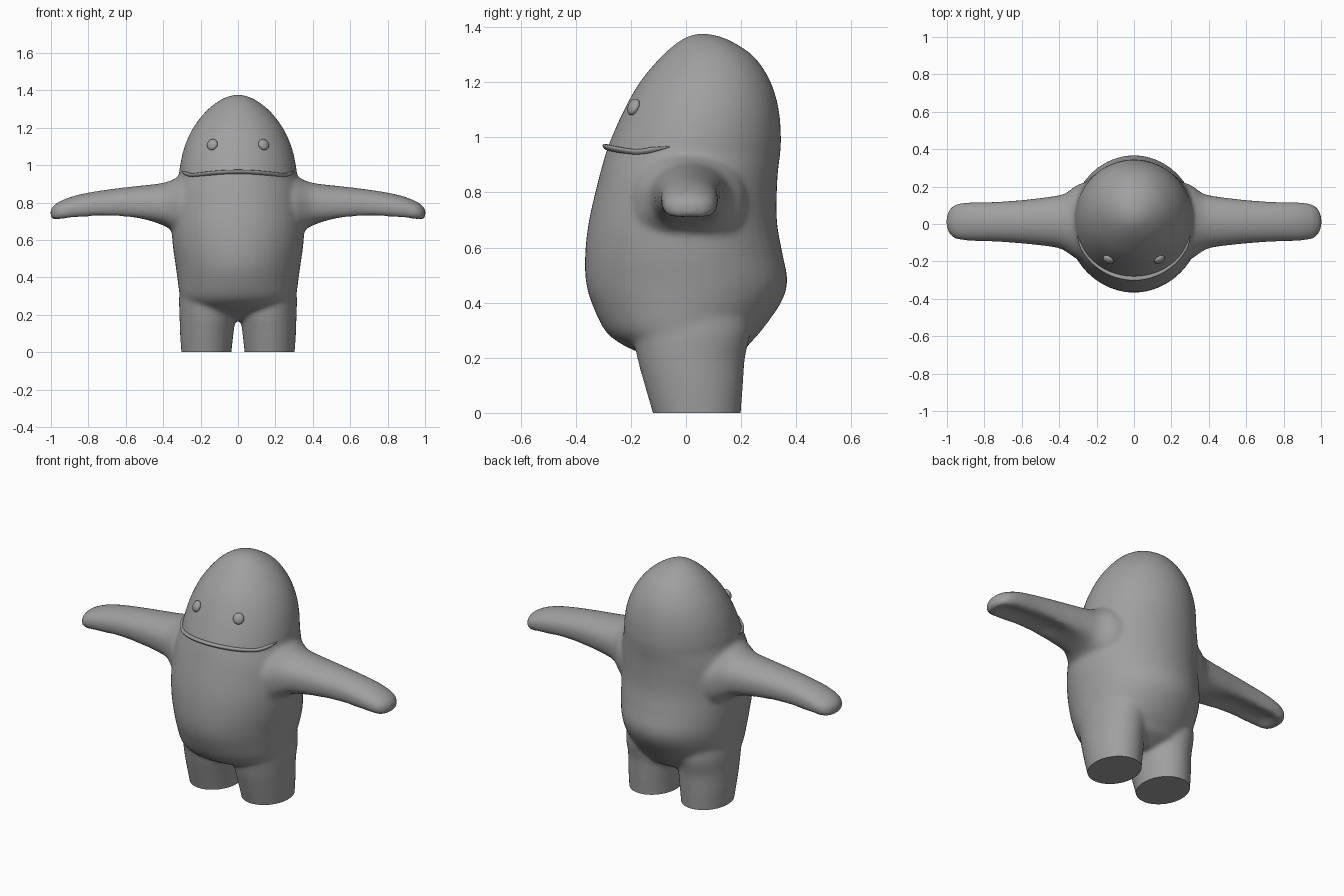
import bpy, bmesh, math
from mathutils import Vector

if "Cube" in bpy.data.objects:
    bpy.data.objects.remove(bpy.data.objects["Cube"])

skin = bpy.data.materials.new("grey_skin")
skin.diffuse_color = (0.35, 0.35, 0.35, 1)
skin.use_nodes = True
skin.node_tree.nodes["Principled BSDF"].inputs["Base Color"].default_value = skin.diffuse_color


def spline(rows, steps=5):
    """Catmull-Rom interpolation through rows of numbers."""
    rows = [Vector(r) for r in rows]
    out = []
    for i in range(len(rows) - 1):
        p0, p1, p2, p3 = (rows[max(i - 1, 0)], rows[i], rows[i + 1],
                          rows[min(i + 2, len(rows) - 1)])
        for s in range(steps):
            t = s / steps
            out.append(0.5 * (2 * p1 + (p2 - p0) * t + (2 * p0 - 5 * p1 + 4 * p2 - p3) * t * t
                              + (3 * p1 - p0 - 3 * p2 + p3) * t ** 3))
    return out + [rows[-1]]


def loft(bm, rows, place, sides=48):
    """Skin rings made by place(row, angle) into a closed tube."""
    rings = [[bm.verts.new(place(r, 2 * math.pi * k / sides)) for k in range(sides)]
             for r in spline(rows)]
    faces = [bm.faces.new(rings[0][::-1]), bm.faces.new(rings[-1])]
    for a, b in zip(rings, rings[1:]):
        for k in range(sides):
            n = (k + 1) % sides
            faces.append(bm.faces.new((a[k], a[n], b[n], b[k])))
    bmesh.ops.recalc_face_normals(bm, faces=faces)


def finish(ob):
    bpy.context.view_layer.objects.active = ob
    for o in bpy.context.selected_objects:
        o.select_set(False)
    ob.select_set(True)
    ob.data.materials.clear()
    ob.data.materials.append(skin)
    bpy.ops.object.shade_smooth_by_angle(angle=math.radians(50))


def upright(cx):
    """Ring rows are (z, x offset, half width, front y, back y)."""
    def place(r, a):
        z, dx, rx, y0, y1 = r
        return (cx * dx + rx * math.cos(a), (y0 + y1) / 2 + (y1 - y0) / 2 * math.sin(a), z)
    return place


def sideways(side):
    """Ring rows are (x, front y, back y, bottom z, top z), with a hollowed underside."""
    def place(r, a):
        x, y0, y1, z0, z1 = r
        c, s = math.cos(a), math.sin(a)
        hollow = 0
        if s < 0:
            c = math.copysign(abs(c) ** 0.75, c)
            hollow = 0.035 * max(0, 1 - (c / 0.75) ** 2) * min(1, max(0, (x - 0.4) / 0.2)) \
                * min(1, max(0, (0.99 - x) / 0.08))
            s = -abs(s) ** 0.75
        return (side * x, (y0 + y1) / 2 + (y1 - y0) / 2 * c,
                (z0 + z1) / 2 + (z1 - z0) / 2 * s + hollow)
    return place


bm = bmesh.new()
# Torso and head
loft(bm, [(0.17, 0, 0.12, -0.06, 0.12), (0.215, 0, 0.24, -0.16, 0.2),
          (0.25, 0, 0.285, -0.235, 0.23), (0.3, 0, 0.31, -0.295, 0.275),
          (0.4, 0, 0.325, -0.343, 0.345), (0.48, 0, 0.336, -0.364, 0.368),
          (0.58, 0, 0.35, -0.366, 0.35), (0.7, 0, 0.355, -0.352, 0.33),
          (0.85, 0, 0.345, -0.317, 0.332), (0.94, 0, 0.318, -0.292, 0.342),
          (1.0, 0, 0.31, -0.27, 0.345), (1.1, 0, 0.286, -0.225, 0.337),
          (1.2, 0, 0.24, -0.168, 0.308), (1.29, 0, 0.17, -0.093, 0.25),
          (1.345, 0, 0.1, -0.03, 0.172), (1.37, 0, 0.045, 0.015, 0.11),
          (1.376, 0, 0.01, 0.05, 0.07)], upright(0))
for side in (-1, 1):
    # Legs, carried below the floor so the soles can be cut flat
    loft(bm, [(-0.08, 0.168, 0.128, -0.1, 0.195), (0, 0.169, 0.134, -0.121, 0.199),
              (0.1, 0.167, 0.143, -0.15, 0.207), (0.2, 0.163, 0.15, -0.177, 0.214),
              (0.3, 0.165, 0.15, -0.19, 0.235), (0.4, 0.15, 0.15, -0.17, 0.23)], upright(side))
    # Arms, flared at the shoulder and rounded at the tip
    loft(bm, [(0.2, -0.22, 0.24, 0.58, 0.97), (0.3, -0.19, 0.21, 0.61, 0.945),
              (0.36, -0.15, 0.168, 0.655, 0.918), (0.42, -0.125, 0.15, 0.683, 0.902),
              (0.6, -0.104, 0.128, 0.705, 0.882), (0.75, -0.094, 0.118, 0.71, 0.862),
              (0.87, -0.09, 0.116, 0.704, 0.838), (0.95, -0.08, 0.106, 0.7, 0.808),
              (0.985, -0.055, 0.08, 0.706, 0.785), (1.002, -0.015, 0.04, 0.725, 0.765)],
         sideways(side))
me = bpy.data.meshes.new("body")
bm.to_mesh(me)
bm.free()
body = bpy.data.objects.new("body", me)
bpy.context.collection.objects.link(body)
bpy.context.view_layer.objects.active = body
body.select_set(True)

# Melt the parts into one soft skin
remesh = body.modifiers.new("merge", 'REMESH')
remesh.mode = 'VOXEL'
remesh.voxel_size = 0.011
soften = body.modifiers.new("soften", 'SMOOTH')
soften.factor = 0.5
soften.iterations = 14
bpy.ops.object.modifier_apply(modifier="merge")
bpy.ops.object.modifier_apply(modifier="soften")

# Flat soles
bm = bmesh.new()
bm.from_mesh(body.data)
cut = bmesh.ops.bisect_plane(bm, geom=bm.verts[:] + bm.edges[:] + bm.faces[:],
                             plane_co=(0, 0, 0), plane_no=(0, 0, -1), clear_outer=True)
bmesh.ops.holes_fill(bm, edges=[e for e in bm.edges if e.is_boundary], sides=0)
bm.to_mesh(body.data)
bm.free()
finish(body)

# Lower lip: a thin shelf swept around the front of the face
bm = bmesh.new()
rows = []
for i in range(25):
    t = math.radians(-74 + 148 * i / 24)
    e = abs(t) / math.radians(74)
    size = 0.3 + 0.7 * min(1, (1 - e) * 6)
    z = 0.964 - 0.024 * math.sin(math.pi * min(1, e * 1.05) / 2) ** 2 + 0.026 * max(0, e - 0.7) / 0.3
    rows.append((t, z, size))


def lip_ring(r, a):
    t, z, size = r
    out = 0.016 * size * math.cos(a) - 0.002
    lift = 0.011 * size * math.sin(a) + 0.4 * max(0, out)
    return ((0.312 + out) * math.sin(t), 0.027 - (0.316 + out) * math.cos(t), z + lift)


loft(bm, rows, lip_ring, 14)
me = bpy.data.meshes.new("lower_lip")
bm.to_mesh(me)
bm.free()
lip = bpy.data.objects.new("lower_lip", me)
bpy.context.collection.objects.link(lip)
finish(lip)

# Eyes
for side, name in ((-1, "eye_right"), (1, "eye_left")):
    bpy.ops.mesh.primitive_uv_sphere_add(segments=24, ring_count=14, radius=0.03,
                                         location=(side * 0.137, -0.19, 1.11))
    eye = bpy.context.object
    eye.name = name
    eye.scale = (1, 0.62, 1.05)
    eye.rotation_euler = (math.radians(-24), 0, side * math.radians(28))
    finish(eye)
